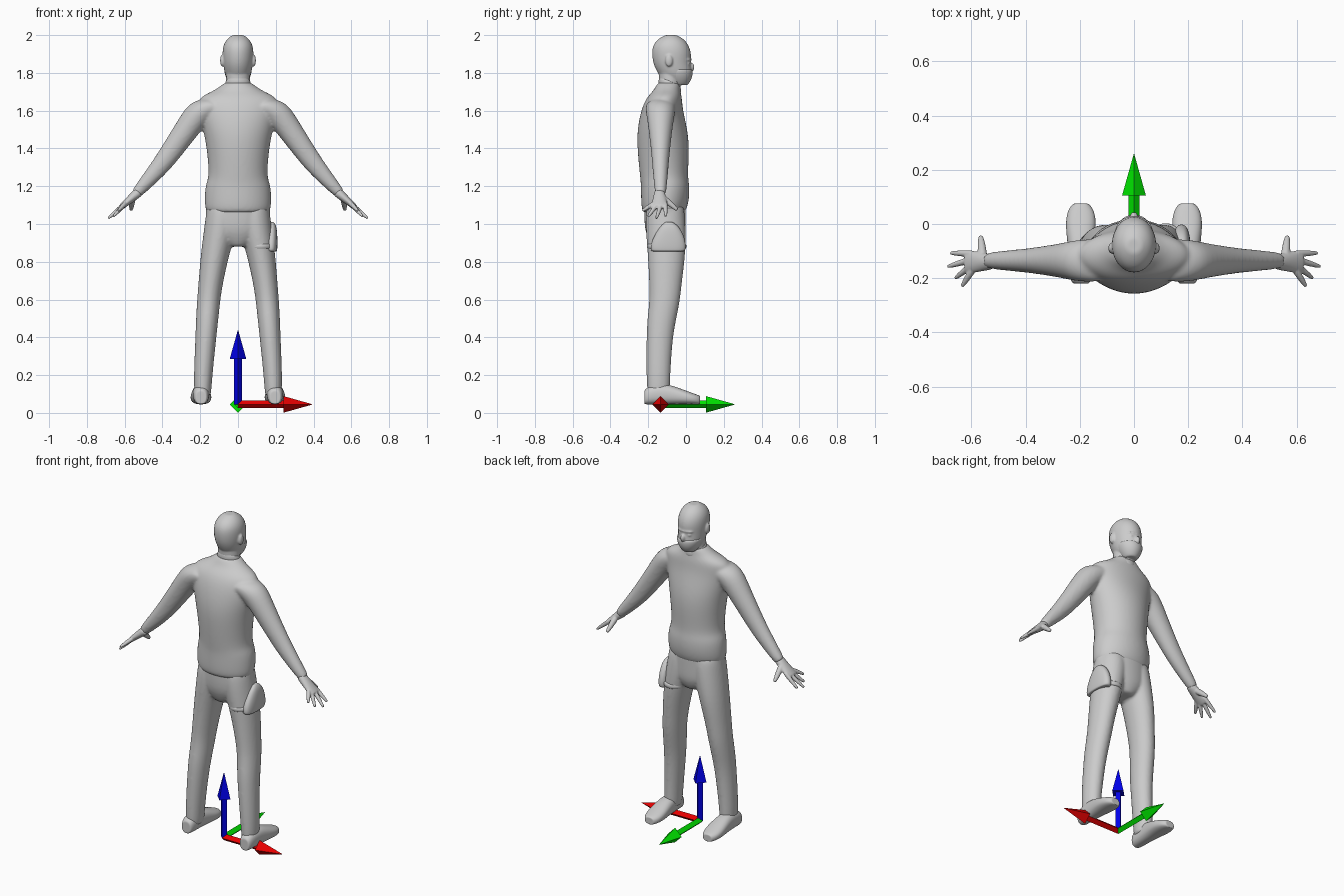
import bpy, bmesh, math
from mathutils import Vector, Matrix

cube = bpy.data.objects.get("Cube")
if cube:
    bpy.data.objects.remove(cube, do_unlink=True)

X, Y, Z = Vector((1, 0, 0)), Vector((0, 1, 0)), Vector((0, 0, 1))
SIDES = {"left": 1, "right": -1}


def material(name, rgb):
    mat = bpy.data.materials.new(name)
    mat.use_nodes = True
    mat.diffuse_color = (*rgb, 1)
    mat.node_tree.nodes["Principled BSDF"].inputs["Base Color"].default_value = (*rgb, 1)
    return mat


grey = material("plain grey", (0.6, 0.6, 0.6))
red = material("axis red", (0.8, 0, 0))
green = material("axis green", (0, 0.8, 0))
blue = material("axis blue", (0, 0, 0.8))


def loft(bm, rings, u, v, sides=20, power=2.0):
    """Skin superellipse rings given as (centre, half along u, half along v), with inset caps."""
    first, last = rings[0], rings[-1]
    inset = lambda ring: (ring[0], ring[1] * 0.8, ring[2] * 0.8)
    loops = []
    for centre, half_u, half_v in [inset(first), *rings, inset(last)]:
        loop = []
        for i in range(sides):
            angle = math.tau * i / sides
            cos, sin = math.cos(angle), math.sin(angle)
            across = u * half_u * math.copysign(abs(cos) ** (2 / power), cos)
            along = v * half_v * math.copysign(abs(sin) ** (2 / power), sin)
            loop.append(bm.verts.new(Vector(centre) + across + along))
        loops.append(loop)
    for low, high in zip(loops, loops[1:]):
        for i in range(sides):
            j = (i + 1) % sides
            bm.faces.new((low[i], low[j], high[j], high[i]))
    bm.faces.new(loops[0][::-1])
    bm.faces.new(loops[-1])


def column(bm, rows, x=0, power=2.0):
    """Upright loft from rows of (height, back, front, half width, optional sideways shift)."""
    rings = []
    for height, back, front, width, *shift in rows:
        centre = (x + sum(shift), (back + front) / 2, height)
        rings.append((centre, width, (front - back) / 2))
    loft(bm, rings, X, Y, power=power)


def ball(bm, centre, size):
    matrix = Matrix.Translation(centre) @ Matrix.Diagonal((*size, 1))
    bmesh.ops.create_uvsphere(bm, u_segments=20, v_segments=12, radius=1, matrix=matrix)


def finish(name, bm, mat, voxel=0, relax=0, subdivide=2):
    """Turn the mesh into an object, rounded and optionally blended into one skin."""
    bmesh.ops.recalc_face_normals(bm, faces=bm.faces)
    mesh = bpy.data.meshes.new(name)
    bm.to_mesh(mesh)
    bm.free()
    mesh.materials.append(mat)
    obj = bpy.data.objects.new(name, mesh)
    bpy.context.collection.objects.link(obj)
    if subdivide:
        mesh.polygons.foreach_set("use_smooth", [True] * len(mesh.polygons))
        rounding = obj.modifiers.new("round", "SUBSURF")
        rounding.levels = rounding.render_levels = subdivide
    if voxel:
        blend = obj.modifiers.new("blend", "REMESH")
        blend.mode, blend.voxel_size, blend.use_smooth_shade = "VOXEL", voxel, True
        obj.modifiers.new("relax", "SMOOTH").iterations = relax


# Shirt: torso blended with both sleeves
bm = bmesh.new()
column(bm, [(1.06, -.235, 0, .175), (1.13, -.24, .02, .18), (1.21, -.24, .02, .175),
            (1.25, -.245, .01, .153), (1.4, -.26, .02, .167), (1.5, -.26, .01, .187),
            (1.6, -.24, -.015, .21), (1.66, -.215, -.02, .215), (1.69, -.19, -.025, .17),
            (1.71, -.17, -.03, .12), (1.75, -.15, -.03, .07)])
for s in SIDES.values():
    path = [(.12, 1.63, .08, .06), (.2, 1.6, .08, .075), (.26, 1.52, .065, .067),
            (.38, 1.345, .046, .055), (.45, 1.26, .04, .045), (.54, 1.16, .03, .03)]
    loft(bm, [((s * x, -.135, z), deep, thick) for x, z, deep, thick in path], Y, Vector((s * .78, 0, .62)))
finish("shirt", bm, grey, voxel=.008, relax=8)

# Trousers: hips blended with both legs
bm = bmesh.new()
column(bm, [(1.2, -.22, 0, .165), (1, -.225, 0, .178), (.94, -.21, 0, .155), (.88, -.18, -.03, .06)])
leg = [(1.1, -.21, -.01, .085, .08), (1, -.217, 0, .09, .087), (.85, -.204, 0, .077, .12),
       (.7, -.196, -.02, .066, .143), (.6, -.193, -.03, .062, .155), (.5, -.206, -.05, .06, .163),
       (.4, -.21, -.07, .056, .17), (.2, -.21, -.083, .05, .185), (.09, -.206, -.085, .045, .187)]
for s in SIDES.values():
    column(bm, [(*row, s * shift) for *row, shift in leg])
finish("trousers", bm, grey, voxel=.008, relax=6)

# Shoes: flat soles, tops falling from ankle to toe
for side, s in SIDES.items():
    bm = bmesh.new()
    profile = [(-.22, .12, .03), (-.2, .14, .042), (-.13, .155, .045), (-.07, .145, .05),
               (0, .118, .058), (.05, .1, .05), (.075, .09, .03)]
    sole = .045
    loft(bm, [((s * .196, y, (top + sole) / 2), width, (top - sole) / 2) for y, top, width in profile],
         X, Z, power=2.4)
    finish(side + "_shoe", bm, grey)

# Hands: palm and five spread fingers, the last being the thumb
tips = [(.635, -.23, 1.07), (.66, -.2, 1.04), (.687, -.157, 1.03), (.677, -.107, 1.04), (.566, -.046, 1.075)]
for side, s in SIDES.items():
    bm = bmesh.new()
    palm_up = Vector((s * .66, 0, .75))
    wrist, knuckles = Vector((s * .525, -.14, 1.17)), Vector((s * .62, -.14, 1.088))
    loft(bm, [(wrist.lerp(knuckles, t), .028 + .018 * t, .027 - .012 * t) for t in (0, .3, .7, 1)], Y, palm_up)
    for i, (x, y, z) in enumerate(tips):
        thumb = i == 4
        tip = Vector((s * x, y, z))
        root = wrist.lerp(knuckles, .35 if thumb else .75)
        root.y += .015 if thumb else (i - 1.5) * .02
        radius = .019 if thumb else .014
        along = (tip - root).normalized()
        across = along.cross(palm_up).normalized()
        loft(bm, [(root.lerp(tip, t), radius * (1 - t * t / 2), radius * (1 - t * t / 2)) for t in (0, .5, .8, 1)],
             across, along.cross(across), sides=10)
    finish(side + "_hand", bm, grey, voxel=.004, relax=3)

# Head with neck, ears, nose and brow
bm = bmesh.new()
column(bm, [(1.66, -.15, -.03, .07), (1.75, -.14, -.03, .064), (1.83, -.15, -.02, .062)])
column(bm, [(1.735, -.07, .005, .035), (1.775, -.135, .032, .064), (1.81, -.157, .034, .074),
            (1.85, -.175, .026, .08), (1.9, -.182, .03, .084), (1.945, -.178, .017, .08),
            (1.98, -.15, -.01, .06), (2, -.11, -.05, .03)])
ball(bm, (0, .03, 1.83), (.014, .015, .022))
ball(bm, (0, 0, 1.87), (.055, .031, .01))
for s in SIDES.values():
    ball(bm, (s * .084, -.09, 1.865), (.011, .02, .032))
    ball(bm, (s * .03, .012, 1.85), (.014, .011, .008))
finish("head", bm, grey, voxel=.005, relax=4)

# Cloth cover over the jaw, and collar band
bm = bmesh.new()
column(bm, [(1.735, -.08, .01, .04), (1.775, -.11, .036, .066), (1.82, -.12, .037, .077)])
finish("face_cover", bm, grey)
bm = bmesh.new()
loft(bm, [((0, -.086, 1.715), .073, .067), ((0, -.086, 1.76), .068, .062)], X, Vector((0, .93, -.36)))
finish("collar", bm, grey)

# Thigh pouch with its strap on the left leg
bm = bmesh.new()
column(bm, [(.855, -.19, 0, .033), (.9, -.187, 0, .035), (.95, -.162, -.015, .033),
            (.99, -.135, -.04, .028), (1.01, -.11, -.07, .015)], x=.175, power=2.4)
finish("thigh_pouch", bm, grey)
bm = bmesh.new()
column(bm, [(.866, -.21, .005, .081), (.897, -.21, .005, .084)], x=.117)
finish("thigh_strap", bm, grey)

# Axis arrows: square shafts with square pointed heads
origin = Vector((0, -.135, .045))
for name, d, u, v, mat in (("side_arrow", X, Y, Z, red), ("forward_arrow", Y, Z, X, green), ("up_arrow", Z, X, Y, blue)):
    bm = bmesh.new()
    loft(bm, [(origin + d * t, r, r) for t, r in ((0, .02), (.24, .02), (.24, .044), (.393, .001))], u, v, sides=4)
    finish(name, bm, mat, subdivide=0)
